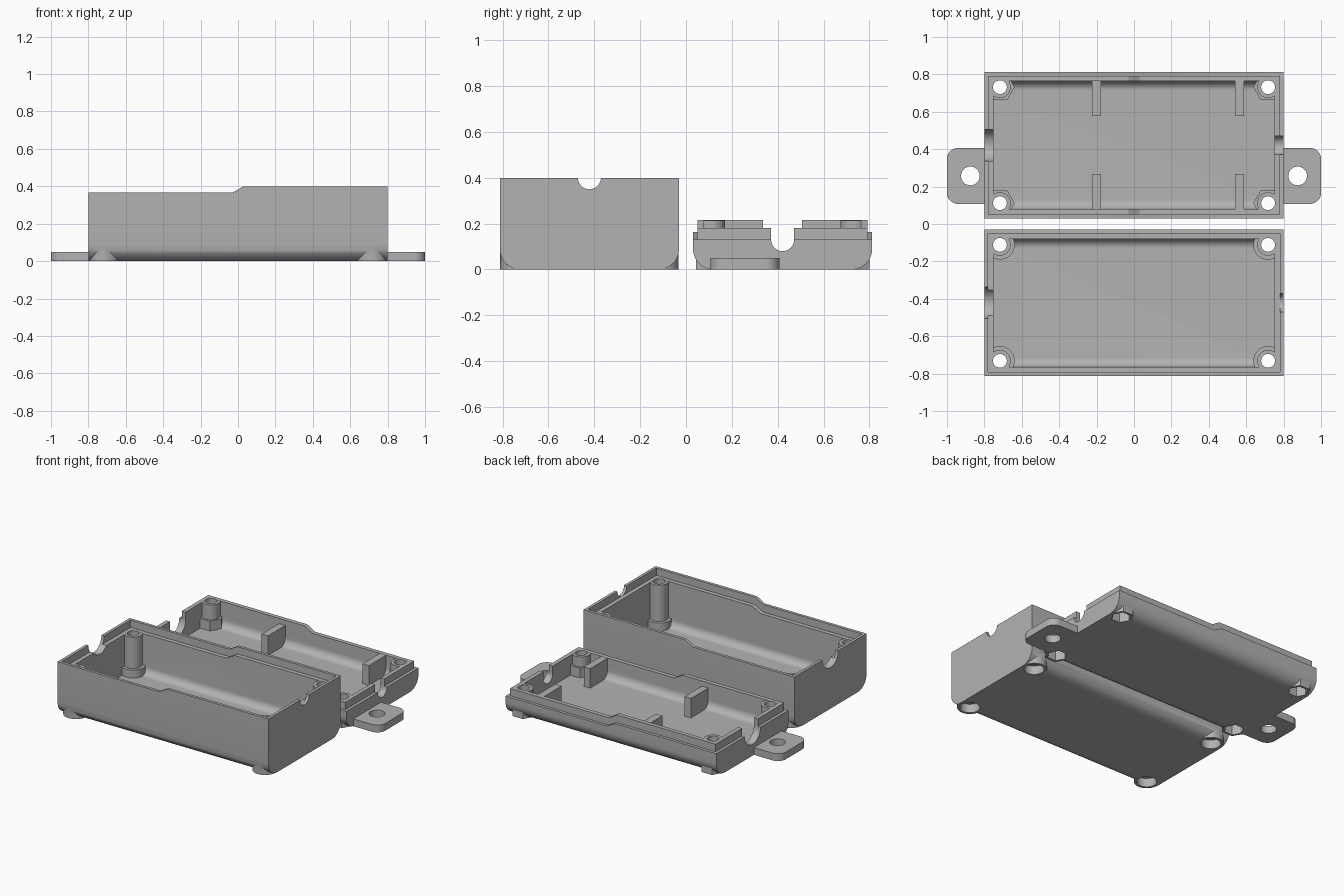
import bpy
import bmesh
from math import cos, sin, pi

if "Cube" in bpy.data.objects:
    bpy.data.objects.remove(bpy.data.objects["Cube"])

grey = bpy.data.materials.new("matte grey plastic")
grey.use_nodes = True
colour = (0.45, 0.45, 0.45, 1)
grey.diffuse_color = colour
grey.node_tree.nodes["Principled BSDF"].inputs["Base Color"].default_value = colour

HALF_X, HALF_Y = 0.8, 0.391      # outer half size of each shell
WALL, GAP = 0.049, 0.02          # full wall, and the part outside the lip
CENTRE = 0.4215                  # distance of each shell from the middle
POST_X, POST_Y = 0.717, 0.31


def prism(name, points, axis, lo, hi):
    """Extrude a 2D outline along one axis, from lo to hi."""
    place = {"x": lambda a, b, t: (t, a, b),
             "y": lambda a, b, t: (a, t, b),
             "z": lambda a, b, t: (a, b, t)}[axis]
    bm = bmesh.new()
    rings = [[bm.verts.new(place(a, b, t)) for a, b in points] for t in (lo, hi)]
    for ring in rings:
        bm.faces.new(ring)
    n = len(points)
    for i in range(n):
        j = (i + 1) % n
        bm.faces.new((rings[0][i], rings[0][j], rings[1][j], rings[1][i]))
    bmesh.ops.recalc_face_normals(bm, faces=bm.faces)
    mesh = bpy.data.meshes.new(name)
    bm.to_mesh(mesh)
    bm.free()
    mesh.materials.append(grey)
    obj = bpy.data.objects.new(name, mesh)
    bpy.context.scene.collection.objects.link(obj)
    return obj


def combine(obj, other, operation):
    """Apply a boolean and discard the second solid."""
    mod = obj.modifiers.new("bool", "BOOLEAN")
    mod.operation, mod.solver, mod.object = operation, "EXACT", other
    bpy.context.view_layer.update()
    graph = bpy.context.evaluated_depsgraph_get()
    mesh = bpy.data.meshes.new_from_object(obj.evaluated_get(graph))
    obj.modifiers.clear()
    obj.data = mesh
    bpy.data.objects.remove(other)


def add(obj, other):
    combine(obj, other, "UNION")


def cut(obj, other):
    combine(obj, other, "DIFFERENCE")


def arc(a, b, r, start, end, steps):
    angles = [start + (end - start) * i / steps for i in range(steps + 1)]
    return [(a + r * cos(t), b + r * sin(t)) for t in angles]


def circle(a, b, r, sides=48):
    return arc(a, b, r, 0, 2 * pi * (1 - 1 / sides), sides - 1)


def tub(cy, half, floor, r, top):
    """Cross-section with both bottom corners rounded."""
    return (arc(cy - half + r, floor + r, r, pi, 1.5 * pi, 10)
            + arc(cy + half - r, floor + r, r, 1.5 * pi, 2 * pi, 10)
            + [(cy + half, top), (cy - half, top)])


def stepped(half, limit, z_right, z_left):
    """Region between a level and the sloped-step parting line."""
    return [(-half, limit), (half, limit), (half, z_left),
            (0.03, z_left), (-0.03, z_right), (-half, z_right)]


def shell(name, cy, rim):
    obj = prism(name, tub(cy, HALF_Y, 0, 0.09, 0.7), "x", -HALF_X, HALF_X)
    combine(obj, prism("trim", stepped(1, -0.1, *rim), "y", cy - 0.5, cy + 0.5), "INTERSECT")
    return obj


def lip_block(cy, limit, heights):
    half = HALF_Y - GAP
    return prism("lip", stepped(HALF_X - GAP, limit, *heights), "y", cy - half, cy + half)


def hollow(obj, cy):
    inside = HALF_X - WALL
    cut(obj, prism("cavity", tub(cy, HALF_Y - WALL, 0.045, 0.05, 0.9), "x", -inside, inside))


def cable_notches(obj, cy, rim):
    """U-shaped openings in both end walls, the wider one at -x."""
    for side, r, z in ((-1, 0.085, rim[0]), (1, 0.05, rim[1])):
        outline = arc(cy, z, r, pi, 2 * pi, 24) + [(cy + r, 0.8), (cy - r, 0.8)]
        lo, hi = sorted((side * 0.7, side * 0.9))
        cut(obj, prism("notch", outline, "x", lo, hi))


def screw_posts(obj, cy, tops, sides, boss_top, recess_depth):
    """Corner posts on wide bosses, bored through and recessed from below."""
    for sx in (-1, 1):
        for sy in (-1, 1):
            x, y = sx * POST_X, cy + sy * POST_Y
            top = tops[0 if sx < 0 else 1] - 0.001
            add(obj, prism("boss", circle(x, y, 0.079, sides), "z", 0, boss_top))
            add(obj, prism("post", circle(x, y, 0.058), "z", 0.07, top))
            cut(obj, prism("recess", circle(x, y, 0.062, sides), "z", -0.1, recess_depth))
            cut(obj, prism("bore", circle(x, y, 0.037, 32), "z", -0.2, 0.8))


# Deep cover: stepped rim with a recess inside it
cover_rim, cover_ledge = (0.366, 0.4), (0.315, 0.35)
cover = shell("deep_cover", -CENTRE, cover_rim)
cut(cover, lip_block(-CENTRE, 0.9, cover_ledge))
hollow(cover, -CENTRE)
screw_posts(cover, -CENTRE, cover_ledge, 48, 0.1, 0.06)
cable_notches(cover, -CENTRE, cover_rim)

# Shallow base: raised inner lip that fits the cover recess
base_rim, base_lip = (0.163, 0.13), (0.215, 0.18)
base = shell("shallow_base", CENTRE, base_rim)
add(base, lip_block(CENTRE, 0.1, base_lip))
hollow(base, CENTRE)
screw_posts(base, CENTRE, base_lip, 6, 0.112, 0.07)
cable_notches(base, CENTRE, base_rim)

# Mounting tabs with rounded outer corners and a screw hole
TAB_Y, TAB_HALF, R = 0.257, 0.15, 0.06
for side in (-1, 1):
    outline = ([(0.77, TAB_Y - TAB_HALF)]
               + arc(1 - R, TAB_Y - TAB_HALF + R, R, -pi / 2, 0, 10)
               + arc(1 - R, TAB_Y + TAB_HALF - R, R, 0, pi / 2, 10)
               + [(0.77, TAB_Y + TAB_HALF)])
    tab = prism("tab", [(side * x, y) for x, y in outline], "z", 0, 0.05)
    cut(tab, prism("tab_hole", circle(side * 0.875, TAB_Y, 0.05), "z", -0.1, 0.2))
    add(base, tab)

parts = [cover, base]

# Support ribs standing against the long walls of the base
for place, x in (("right", -0.2), ("left", 0.564)):
    for end, sy in (("front", -1), ("back", 1)):
        lo, hi = sorted((CENTRE + sy * 0.155, CENTRE + sy * 0.36))
        outline = [(x - 0.024, 0.03), (x + 0.024, 0.03), (x + 0.024, 0.179), (x - 0.024, 0.179)]
        parts.append(prism(f"rib_{place}_{end}", outline, "y", lo, hi))

bpy.ops.object.select_all(action="DESELECT")
for part in parts:
    part.select_set(True)
bpy.context.view_layer.objects.active = cover
bpy.ops.object.shade_smooth_by_angle(angle=pi / 6)
